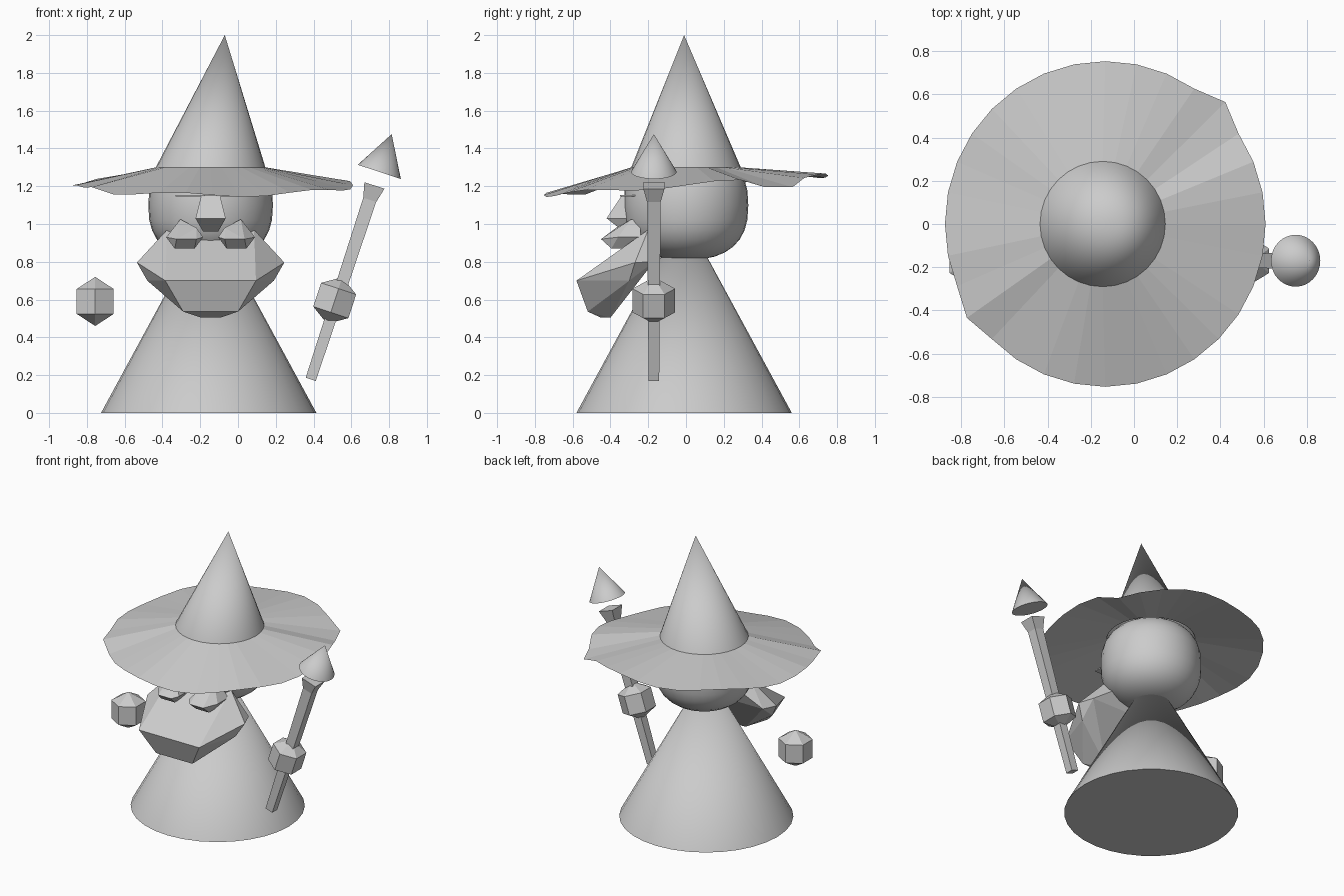
import bpy, bmesh, math
from mathutils import Vector, Matrix

if "Cube" in bpy.data.objects:
    bpy.data.objects.remove(bpy.data.objects["Cube"])

grey = bpy.data.materials.new("plain_grey")
grey.diffuse_color = (0.6, 0.6, 0.6, 1)
grey.use_nodes = True
grey.node_tree.nodes["Principled BSDF"].inputs["Base Color"].default_value = grey.diffuse_color
CX = -0.145                      # centre line of the figure
TAU = 2 * math.pi


def finish(name, bm, smooth=False, matrix=None, solid=True):
    if matrix:
        bm.transform(matrix)
    if solid:
        bmesh.ops.recalc_face_normals(bm, faces=bm.faces)
    for f in bm.faces:
        f.smooth = smooth and len(f.verts) < 5
    me = bpy.data.meshes.new(name)
    bm.to_mesh(me)
    bm.free()
    me.materials.append(grey)
    ob = bpy.data.objects.new(name, me)
    bpy.context.collection.objects.link(ob)
    return ob


def lathe(name, profile, sides, matrix, smooth=False, phase=0.0, cap=True):
    """Rings of (radius, z); a radius of 0 gives a single pole vertex."""
    bm = bmesh.new()
    rings = []
    for r, z in profile:
        n = 1 if r == 0 else sides
        rings.append([bm.verts.new((r * math.cos(phase + TAU * i / sides),
                                    r * math.sin(phase + TAU * i / sides), z))
                      for i in range(n)])
    for a, b in zip(rings, rings[1:]):
        for i in range(sides):
            j = (i + 1) % sides
            quad = [a[i % len(a)], a[j % len(a)], b[j % len(b)], b[i % len(b)]]
            bm.faces.new(list(dict.fromkeys(quad)))
    if cap:
        for ring in (rings[0], rings[-1]):
            if len(ring) > 1:
                # separate rim so that the cap edge stays sharp
                bm.faces.new([bm.verts.new(v.co) for v in ring] if smooth else ring)
    ob = finish(name, bm, smooth, None, solid=not smooth)
    if smooth and cap:
        # the loose cap always faces down
        bm = bmesh.new()
        bm.from_mesh(ob.data)
        bm.normal_update()
        for f in bm.faces:
            if len(f.verts) > 4 and f.normal.z > 0:
                f.normal_flip()
        bm.to_mesh(ob.data)
        bm.free()
    ob.data.transform(matrix)
    return ob


def hull(name, pts, mirror=True):
    """Convex faceted lump; points are offsets from the centre line."""
    bm = bmesh.new()
    for x, y, z in pts:
        for s in ((1, -1) if mirror else (1,)):
            bm.verts.new((CX + s * x, y, z))
    bmesh.ops.remove_doubles(bm, verts=bm.verts, dist=0.0005)
    res = bmesh.ops.convex_hull(bm, input=bm.verts)
    junk = [g for g in res["geom_interior"] if isinstance(g, bmesh.types.BMVert)]
    if junk:
        bmesh.ops.delete(bm, geom=junk, context='VERTS')
    bmesh.ops.dissolve_limit(bm, angle_limit=math.radians(4),
                             verts=bm.verts, edges=bm.edges)
    return finish(name, bm)


T = Matrix.Translation

# robe
lathe("robe", [(0.57, 0), (0, 1.05)], 32, T((-0.155, -0.01, 0)), smooth=True)

# head: slightly squared ball
p = 2 / 2.5
prof = []
for k in range(17):
    a = math.pi * (k / 16 - 0.5)
    s = math.sin(a)
    prof.append((0 if k in (0, 16) else 0.33 * math.cos(a) ** p,
                 math.copysign(0.29 * abs(s) ** p, s)))
lathe("head", prof, 32, T((CX, 0, 1.10)), smooth=True)

# pointed hat, leaning a little to the right
lean = Matrix.Identity(4)
lean[0][2], lean[1][2] = 0.075 / 0.7, -0.01 / 0.7
lathe("hat_cone", [(0.29, 0), (0, 0.7)], 32, T((CX, 0, 1.3)) @ lean,
      smooth=True, cap=False)

# wavy hat brim, lower at the front
bm = bmesh.new()
inner, outer = [], []
for i in range(32):
    a = TAU * i / 32
    r = {4: 0.786, 19: 0.77}.get(i, 0.742)
    z = 1.205 + 0.052 * math.sin(a) + 0.012 * math.sin(6 * a)
    if i in (3, 4, 19):
        z = 1.195
    inner.append(bm.verts.new((CX + 0.29 * math.cos(a), 0.29 * math.sin(a), 1.3)))
    outer.append(bm.verts.new((-0.133 + r * math.cos(a),
                               r * 1.015 * math.sin(a), z)))
for i in range(32):
    j = (i + 1) % 32
    bm.faces.new((inner[i], outer[i], outer[j], inner[j]))
finish("hat_brim", bm, solid=False)

# beard
hull("beard", [(0.23, -0.20, 0.97), (0.39, -0.27, 0.796), (0.335, -0.30, 0.70),
               (0.24, -0.58, 0.70), (0.145, -0.52, 0.536), (0.05, -0.45, 0.504),
               (0.05, -0.40, 0.504), (0.235, -0.40, 0.64), (0.35, -0.17, 0.80),
               (0.20, -0.13, 0.90)])

# moustache halves
for side, label in ((1, "right"), (-1, "left")):
    ring = [(.04, .93, -.41), (.075, .98, -.37), (.16, 1.025, -.29),
            (.235, .93, -.36), (.19, .87, -.395), (.085, .87, -.395)]
    pts = [(side * x, y, z) for x, z, y in ring]
    pts += [(side * x, -0.24, z) for x, z, y in ring]
    pts += [(side * .075, -.45, .92), (side * .18, -.45, .92)]
    hull("moustache_" + label, pts, mirror=False)

# nose and thin brows
hull("nose", [(0.08, -0.42, 1.03), (0.04, -0.33, 0.96), (0.05, -0.34, 1.15),
              (0.08, -0.25, 1.03), (0.05, -0.25, 1.15)])
for side, label in ((1, "right"), (-1, "left")):
    hull("brow_" + label,
         [(side * x, y, z) for x in (0.03, 0.185) for y in (-0.35, -0.24)
          for z in (1.145, 1.153)], mirror=False)

# hands: six-sided faceted balls, edges facing front and back
ball = [(0, -0.13), (0.113, -0.066), (0.113, 0.066), (0, 0.13)]
tilt = Matrix.Rotation(math.radians(18.2), 4, 'Y')
lathe("left_hand", ball, 6, T((-0.756, -0.17, 0.59)), phase=math.pi / 2)
lathe("right_hand", ball, 6, T((0.512, -0.17, 0.595)) @ tilt, phase=math.pi / 2)

# staff: square tapered shaft with flared end, and a floating cone tip
q = math.sqrt(2)
lathe("staff", [(0.028 * q, 0), (0.036 * q, 1.0), (0.056 * q, 1.08)], 4,
      T((0.385, -0.17, 0.178)) @ tilt, phase=math.pi / 4)
lathe("staff_tip", [(0.12, 0), (0, 0.21)], 32,
      T((0.748, -0.17, 1.276)) @ tilt, smooth=True)
